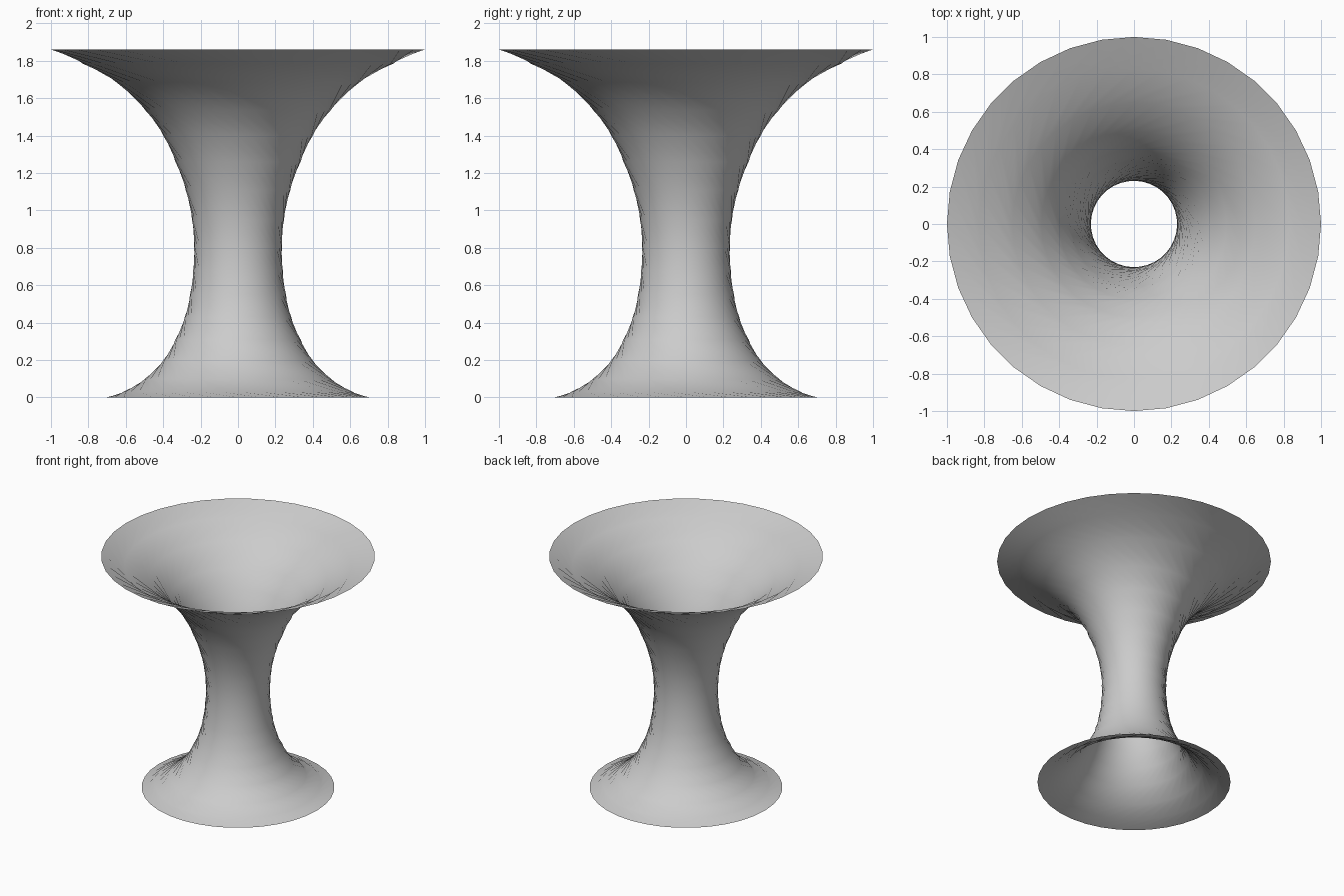
import bpy, math

if "Cube" in bpy.data.objects:
    bpy.data.objects.remove(bpy.data.objects["Cube"])

# Flared profile: (radius, height) of each ring, bottom to top
PROFILE = [(0.705, 0.0), (0.61, 0.032), (0.50, 0.098), (0.40, 0.198),
           (0.335, 0.31), (0.285, 0.43), (0.257, 0.55), (0.24, 0.68),
           (0.236, 0.81), (0.246, 0.95), (0.28, 1.11), (0.335, 1.26),
           (0.40, 1.40), (0.495, 1.535), (0.65, 1.685), (0.83, 1.785), (1.0, 1.86)]
SIDES = 36
TWIST = math.radians(-30)   # each ring turns relative to the one below

# Twisted open double trumpet
verts, faces = [], []
top = len(PROFILE) - 1
for i, (r, z) in enumerate(PROFILE):
    for k in range(SIDES):
        a = 2 * math.pi * k / SIDES + TWIST * (i - top)
        verts.append((r * math.cos(a), r * math.sin(a), z))
for i in range(top):
    for k in range(SIDES):
        n = (k + 1) % SIDES
        faces.append((i * SIDES + k, i * SIDES + n,
                      (i + 1) * SIDES + n, (i + 1) * SIDES + k))

mesh = bpy.data.meshes.new("twisted_double_funnel")
mesh.from_pydata(verts, [], faces)
mesh.update()
for p in mesh.polygons:
    p.use_smooth = True
funnel = bpy.data.objects.new("twisted_double_funnel", mesh)
bpy.context.collection.objects.link(funnel)
